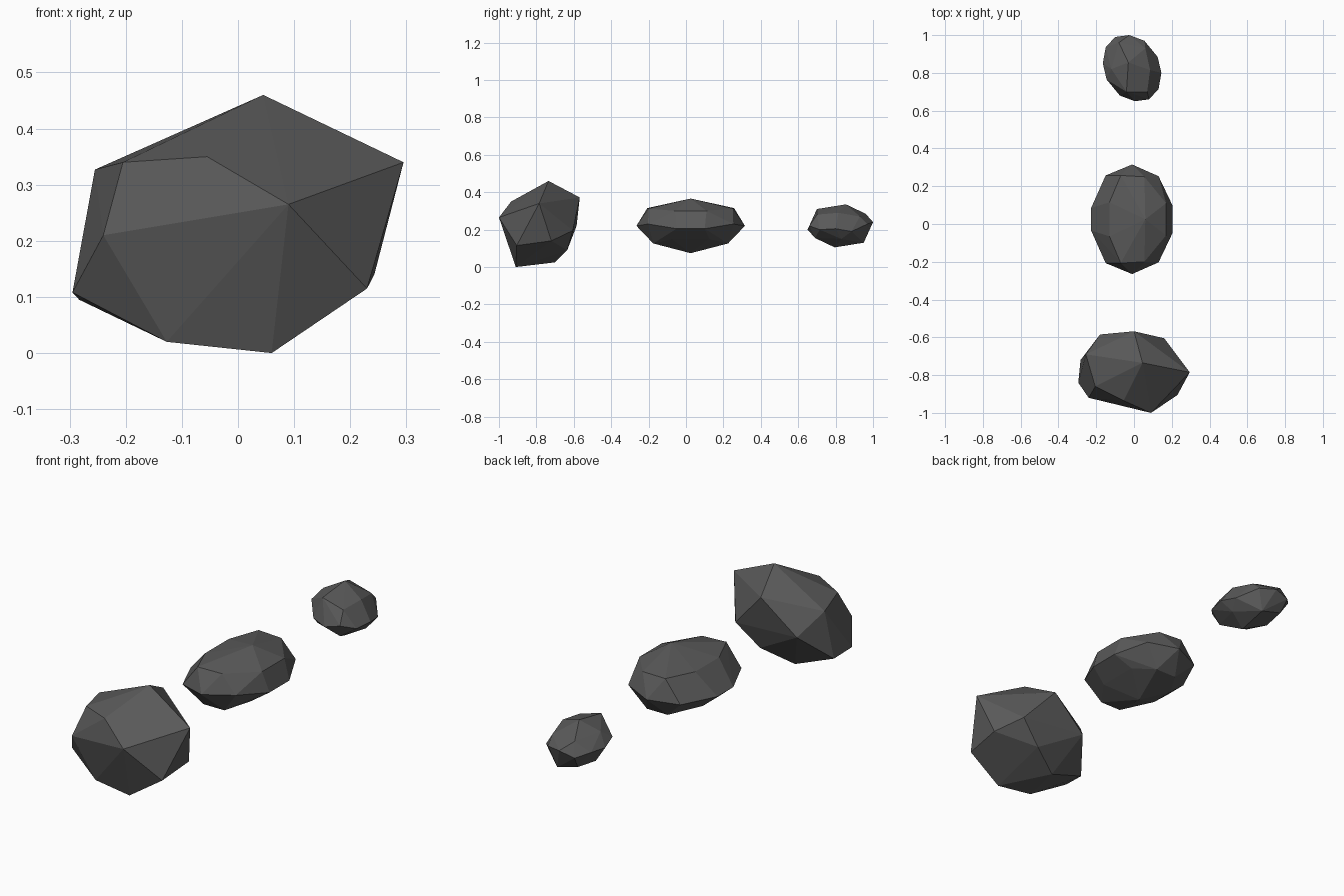
import bpy, bmesh

mat = bpy.data.materials.new("dark_stone")
mat.diffuse_color = (0.1, 0.1, 0.1, 1)


def rock(name, points, centre=(0, 0, 0)):
    """Flat-faced stone: convex hull around its corner points."""
    bm = bmesh.new()
    for p in points:
        bm.verts.new([a + b for a, b in zip(p, centre)])
    hull = bmesh.ops.convex_hull(bm, input=bm.verts[:])
    loose = {v for v in hull["geom_interior"] + hull["geom_unused"]
             if isinstance(v, bmesh.types.BMVert)}
    bmesh.ops.delete(bm, geom=list(loose), context='VERTS')
    bmesh.ops.recalc_face_normals(bm, faces=bm.faces[:])
    mesh = bpy.data.meshes.new(name)
    bm.to_mesh(mesh)
    bm.free()
    mesh.materials.append(mat)
    obj = bpy.data.objects.new(name, mesh)
    bpy.context.collection.objects.link(obj)
    return obj


# Large irregular front stone
rock("large_rock", [
    (.045, -.735, .46), (.295, -.785, .34), (.09, -1.0, .265),
    (-.055, -.935, .35), (-.205, -.86, .34), (-.255, -.69, .327),
    (-.24, -.92, .21), (-.295, -.84, .108), (-.283, -.72, .095),
    (-.127, -.9, .02), (.06, -.91, 0), (.23, -.905, .115),
    (.243, -.72, .14), (0, -.568, .372), (.16, -.605, .195),
    (-.18, -.585, .22), (-.09, -.7, .025), (.05, -.635, .09)])

# Long middle stone, front and back halves mirrored
half = [
    (0, .29, 0), (.14, .228, .01), (-.14, .232, -.01),
    (-.06, .232, .095), (.065, .225, .093), (.07, 0, .146),
    (.06, .2, -.094), (-.05, .2, -.094), (0, 0, -.146),
    (.213, .075, -.015), (-.217, .06, -.015), (.18, .085, .08),
    (-.12, .09, .09), (.13, .1, -.07), (-.14, .06, -.08)]
rock("middle_rock", half + [(x, -y, z) for x, y, z in half if y],
     (-.01, .025, .22))

# Small rear stone, opposite corners mirrored through its centre
half = [
    (-.09, .165, 0), (-.015, .175, .02), (.065, .145, .01),
    (.135, .06, -.03), (.155, -.025, -.015), (.14, -.11, -.02),
    (-.02, .03, .115), (-.03, -.125, .09), (.095, -.01, .07),
    (-.07, .135, .065), (.07, .105, .05), (-.11, -.005, .07),
    (.08, -.125, .06)]
rock("small_rock", half + [(-x, -y, -z) for x, y, z in half],
     (-.01, .825, .22))
